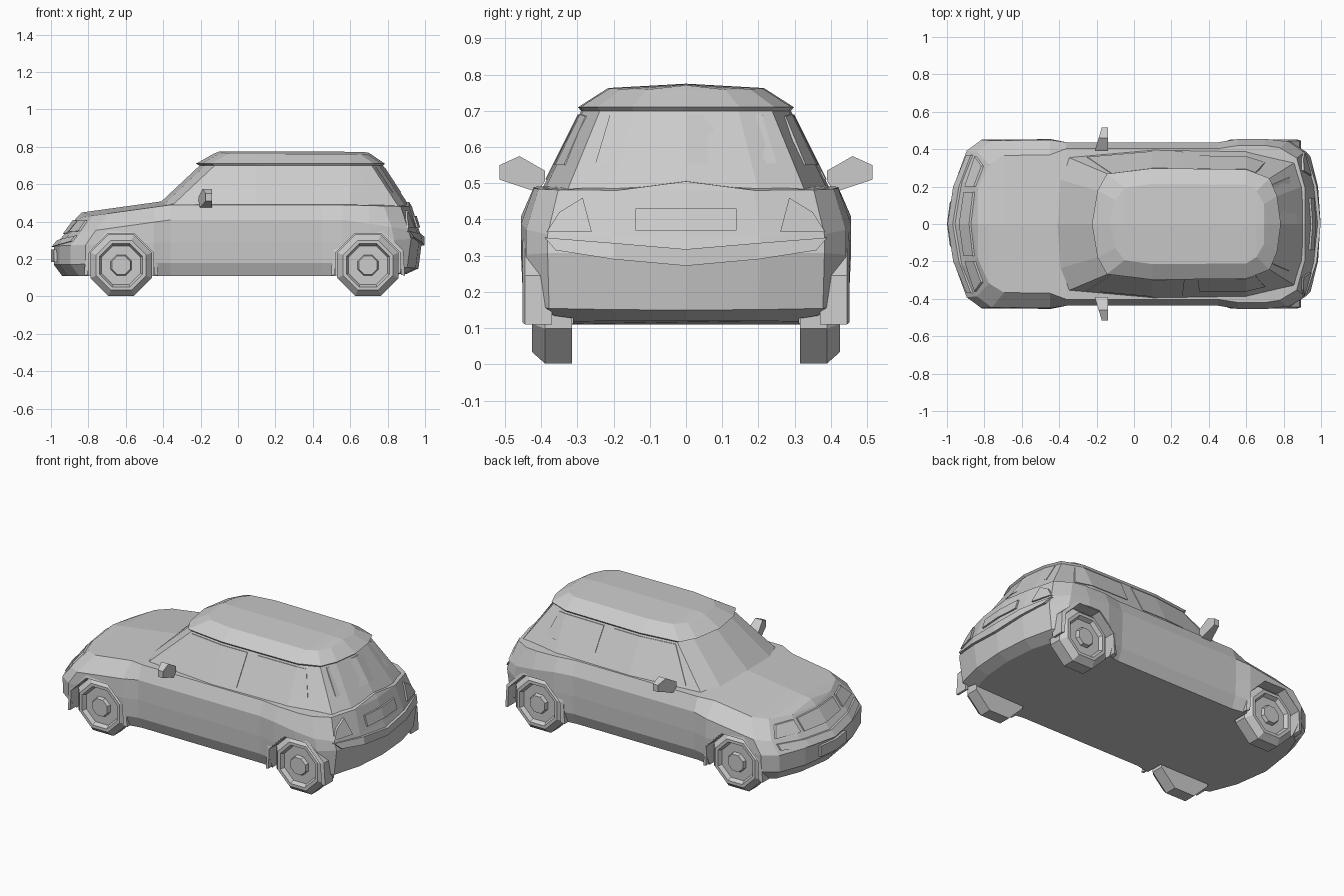
import bpy, bmesh
from math import sin, cos, radians, pi
from mathutils import Vector
from mathutils.bvhtree import BVHTree

if "Cube" in bpy.data.objects:
    bpy.data.objects.remove(bpy.data.objects["Cube"])

trees = []


def make(name, verts, faces, surface=False):
    bm = bmesh.new()
    vs = [bm.verts.new(v) for v in verts]
    for f in faces:
        bm.faces.new([vs[i] for i in f])
    bmesh.ops.recalc_face_normals(bm, faces=bm.faces)
    if surface:
        trees.append(BVHTree.FromBMesh(bm))
    me = bpy.data.meshes.new(name)
    bm.to_mesh(me)
    bm.free()
    ob = bpy.data.objects.new(name, me)
    bpy.context.collection.objects.link(ob)
    return ob


def prism(name, a, b):
    """Solid between two matching outlines."""
    n = len(a)
    faces = [tuple(range(n)), tuple(range(n, 2 * n))]
    faces += [(i, (i + 1) % n, n + (i + 1) % n, n + i) for i in range(n)]
    return make(name, a + b, faces)


def interp(x, pts):
    for (x0, z0), (x1, z1) in zip(pts, pts[1:]):
        if x <= x1:
            return z0 + (z1 - z0) * max(0, x - x0) / (x1 - x0)
    return pts[-1][1]


def shell(name, plan, levels, crown):
    """Stack plan outlines; each level: nose x, tail x, front and side width, nose/mid/tail z."""
    verts, faces = [], []
    n = len(plan)
    m = 2 * n - 2
    for xf, xr, wf, w, zf, zm, zr in levels:
        half = []
        for ref, d, fr in plan:
            x = {'F': xf, 'R': xr, 'A': 0}[ref] + d
            z = interp(x, [(xf, zf), (-.36, zm), (.56, zm), (xr, zr)])
            half.append((x, fr * (wf if x < -.4 else w), z))
        verts += half + [(x, -y, z) for x, y, z in half[-2:0:-1]]
    for k in range(len(levels) - 1):
        a, b = k * m, (k + 1) * m
        faces += [(a + i, a + (i + 1) % m, b + (i + 1) % m, b + i) for i in range(m)]
    faces.append(tuple(range(m)))
    # crowned top with a centre spine
    t = (len(levels) - 1) * m
    spine = [t]
    for i in range(1, n - 1):
        x, y, z = verts[t + i]
        spine.append(len(verts))
        verts.append((x, 0, z + crown))
    spine.append(t + n - 1)
    for i in range(n - 1):
        for p, q in ((t + i, t + i + 1), (t + (m - i) % m, t + m - i - 1)):
            f = []
            for v in (spine[i], spine[i + 1], q, p):
                if v not in f:
                    f.append(v)
            faces.append(tuple(f))
    return make(name, verts, faces, True)


def panel(name, axis, sign, top, bottom, t):
    """Thin panel laid on the car; rows of points seen along the axis."""
    d = Vector((sign, 0, 0)) if axis == 'x' else Vector((0, sign, 0))
    n = len(top)
    front = []
    for u, z in top + bottom:
        o = Vector((0, u, z)) if axis == 'x' else Vector((u, 0, z))
        hits = [tr.ray_cast(o + d * 3, -d)[0] for tr in trees]
        front.append(max((h for h in hits if h), key=lambda h: h.dot(d)))
    verts = [p + d * t for p in front] + [p - d * .02 for p in front]
    faces = []
    for o in (0, 2 * n):
        faces += [(o + i, o + i + 1, o + n + i + 1, o + n + i) for i in range(n - 1)]
    rim = list(range(n)) + list(range(2 * n - 1, n - 1, -1))
    faces += [(a, b, b + 2 * n, a + 2 * n) for a, b in zip(rim, rim[1:] + rim[:1])]
    return make(name, verts, faces)


def octagon(x, y, r, z=.167):
    return [(x + r * cos(pi / 8 + i * pi / 4), y, z + r * sin(pi / 8 + i * pi / 4)) for i in range(8)]


# lower body
body = shell("lower_body",
    [('F', 0, 0), ('F', .03, .5), ('F', .09, .86), ('F', .17, .99), ('A', -.45, 1), ('A', -.36, .96),
     ('A', .45, .96), ('A', .56, 1), ('A', .70, 1), ('R', -.15, .97), ('R', -.06, .84), ('R', -.015, .45), ('R', 0, 0)],
    [(-.94, .90, .42, .42, .11, .11, .12),
     (-.985, .965, .45, .45, .17, .18, .15),
     (-.985, .985, .455, .455, .27, .29, .31),
     (-.93, .97, .45, .455, .33, .41, .35),
     (-.865, .93, .37, .42, .42, .49, .48)], .025)

# cabin and roof
shell("cabin",
    [('F', 0, 0), ('F', .03, .6), ('F', .08, .9), ('A', .1, 1), ('A', .6, .98), ('R', -.06, .82), ('R', -.02, .5), ('R', 0, 0)],
    [(-.45, .925, .405, .405, .47, .47, .47),
     (-.205, .775, .29, .29, .70, .70, .70),
     (-.225, .785, .298, .298, .71, .71, .71),
     (-.13, .715, .215, .215, .76, .763, .758)], .012)

# wheels, wheel wells and arches
profile = [(.315, .178), (.39, .178), (.425, .144), (.425, .125), (.402, .112), (.402, .06), (.422, .053)]
for end, wx in (("front", -.625), ("rear", .695)):
    for side, s in (("left", 1), ("right", -1)):
        verts = [v for y, r in profile for v in octagon(wx, s * y, r)]
        faces = [(k * 8 + i, k * 8 + (i + 1) % 8, k * 8 + 8 + (i + 1) % 8, k * 8 + 8 + i)
                 for k in range(len(profile) - 1) for i in range(8)]
        faces += [tuple(range(8)), tuple(range(len(verts) - 8, len(verts)))]
        make(f"{end}_{side}_wheel", verts, faces)

        cut = prism(f"{end}_{side}_well_cutter", octagon(wx, s * .312, .188), octagon(wx, s * .6, .188))
        cut.hide_render = True
        cut.display_type = 'WIRE'
        mod = body.modifiers.new("wheel_well", 'BOOLEAN')
        mod.operation = 'DIFFERENCE'
        mod.solver = 'EXACT'
        mod.object = cut

        verts, faces = [], []
        angles = [-16, 22.5, 67.5, 112.5, 157.5, 196]
        for a in map(radians, angles):
            for r, y in ((.184, .37), (.205, .37), (.205, .445), (.184, .452)):
                verts.append((wx + r * cos(a), s * y, .167 + r * sin(a)))
        for k in range(len(angles) - 1):
            faces += [(k * 4 + i, k * 4 + (i + 1) % 4, k * 4 + 4 + (i + 1) % 4, k * 4 + 4 + i) for i in range(4)]
        faces += [(0, 1, 2, 3), tuple(range(len(verts) - 4, len(verts)))]
        make(f"{end}_{side}_arch", verts, faces)

# paired side parts
for side, s in (("left", 1), ("right", -1)):
    panel(f"{side}_door_window", 'y', s, [(-.12, .69), (.1, .69), (.27, .69)],
          [(-.25, .51), (.1, .51), (.26, .51)], .004)
    panel(f"{side}_quarter_window", 'y', s, [(.34, .69), (.6, .69), (.65, .685)],
          [(.35, .55), (.6, .55), (.70, .55)], .004)
    panel(f"{side}_tail_light", 'x', 1, [(s * .285, .46), (s * .35, .42)],
          [(s * .26, .365), (s * .385, .365)], .012)
    panel(f"{side}_headlight", 'x', -1, [(s * .20, .405), (s * .31, .405)],
          [(s * .20, .345), (s * .36, .35)], .012)
    outline = [(.39, .505), (.39, .535), (.46, .575), (.515, .55), (.515, .51), (.41, .475)]
    prism(f"{side}_mirror", [(-.21 + (y - .39) * .3, s * y, z) for y, z in outline],
          [(-.14, s * y, z) for y, z in outline])

# tail parts
panel("rear_window", 'x', 1, [(-.21, .69), (0, .69), (.21, .69)], [(-.25, .555), (0, .555), (.25, .555)], .004)
panel("rear_plate", 'x', 1, [(-.14, .43), (0, .43), (.14, .43)], [(-.14, .37), (0, .37), (.14, .37)], .01)
panel("rear_bumper_strip", 'x', 1, [(-.39, .35), (-.2, .335), (0, .318), (.2, .335), (.39, .35)],
      [(-.36, .315), (-.2, .29), (0, .272), (.2, .29), (.36, .315)], .016)

# nose parts
panel("front_grille", 'x', -1, [(-.17, .405), (0, .41), (.17, .405)], [(-.17, .34), (0, .335), (.17, .34)], .01)
panel("front_plate", 'x', -1, [(-.12, .25), (0, .25), (.12, .25)], [(-.12, .185), (0, .185), (.12, .185)], .015)
panel("front_bumper_strip", 'x', -1, [(-.37, .325), (-.2, .31), (0, .30), (.2, .31), (.37, .325)],
      [(-.37, .295), (-.2, .275), (0, .265), (.2, .275), (.37, .295)], .012)
